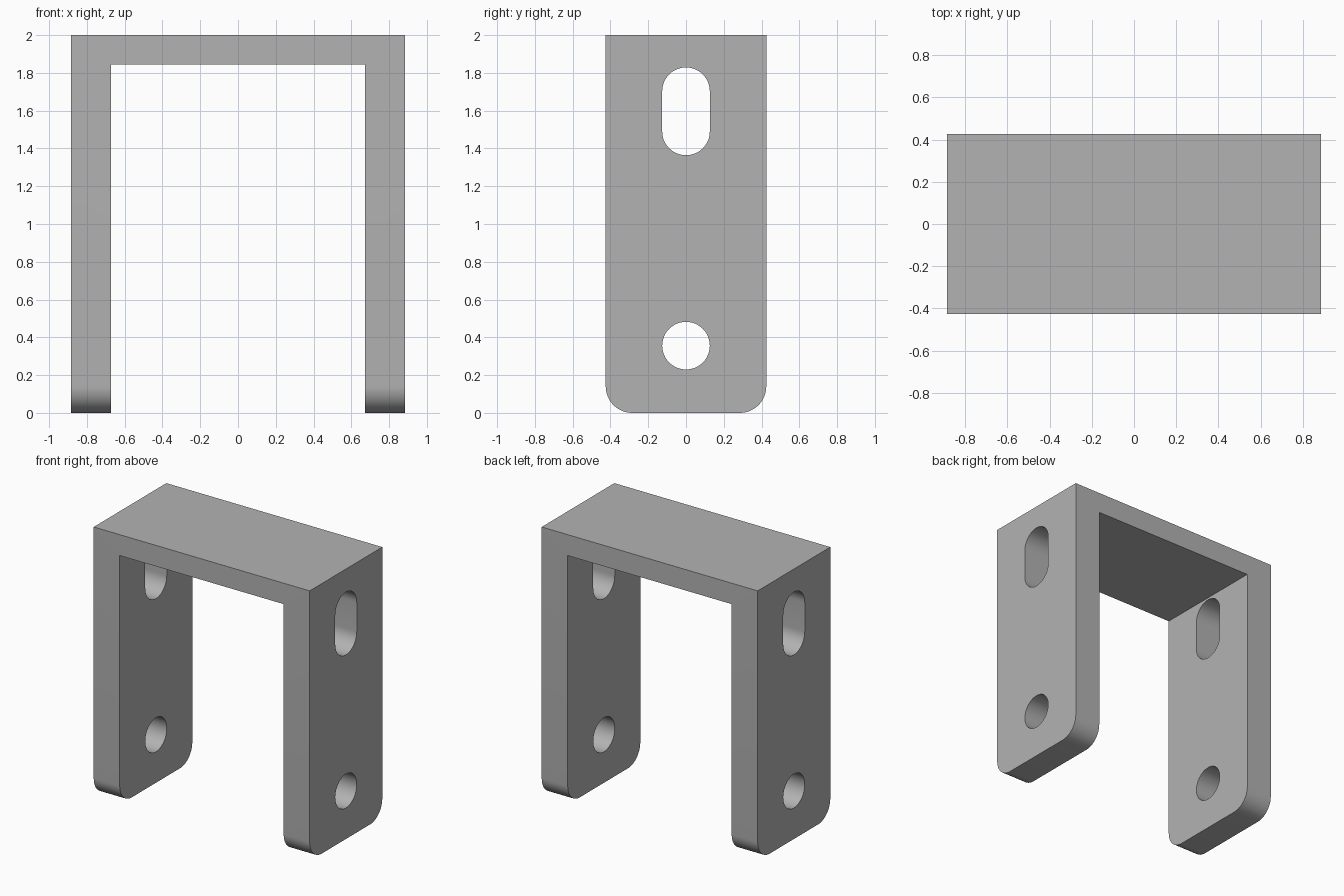
import bpy, bmesh, math

cube = bpy.data.objects.get("Cube")
if cube:
    bpy.data.objects.remove(cube, do_unlink=True)

HALF_X, INNER_X, HALF_Y = 0.885, 0.672, 0.425
TOP, UNDER = 2.0, 1.845
CORNER_R, HOLE_R = 0.14, 0.126

grey = bpy.data.materials.new("plain grey")
grey.use_nodes = True
colour = (0.45, 0.45, 0.45, 1)
grey.diffuse_color = colour
grey.node_tree.nodes["Principled BSDF"].inputs["Base Color"].default_value = colour


def extrude_outline(name, points, direction):
    """Closed outline pushed along a direction into a solid object."""
    bm = bmesh.new()
    face = bm.faces.new([bm.verts.new(p) for p in points])
    new = bmesh.ops.extrude_face_region(bm, geom=[face])["geom"]
    bmesh.ops.translate(bm, vec=direction,
                        verts=[v for v in new if isinstance(v, bmesh.types.BMVert)])
    bmesh.ops.recalc_face_normals(bm, faces=bm.faces)
    mesh = bpy.data.meshes.new(name)
    bm.to_mesh(mesh)
    bm.free()
    mesh.materials.append(grey)
    obj = bpy.data.objects.new(name, mesh)
    bpy.context.collection.objects.link(obj)
    return obj


def slot_cutter(name, low, high):
    """Rounded slot through both legs; equal centres give a round hole."""
    n = 24
    points = []
    for centre, start in ((high, 0), (low, math.pi)):
        for i in range(n + (low != high)):
            a = start + math.pi * i / n
            points.append((-1, HOLE_R * math.cos(a), centre + HOLE_R * math.sin(a)))
    obj = extrude_outline(name, points, (2, 0, 0))
    obj.hide_render = True
    return obj


# U-shaped bracket body
right_half = [(HALF_X, TOP), (HALF_X, 0), (INNER_X, 0), (INNER_X, UNDER)]
profile = right_half + [(-x, z) for x, z in reversed(right_half)]
bracket = extrude_outline("bracket", [(x, -HALF_Y, z) for x, z in profile],
                          (0, 2 * HALF_Y, 0))

# Rounded lower corners of the legs
bm = bmesh.new()
bm.from_mesh(bracket.data)
feet = [e for e in bm.edges
        if all(v.co.z < 0.01 for v in e.verts)
        and abs(e.verts[0].co.y - e.verts[1].co.y) < 0.01]
bmesh.ops.bevel(bm, geom=feet, offset=CORNER_R, segments=12, profile=0.5,
                affect='EDGES')
bm.to_mesh(bracket.data)
bm.free()

# Upper slots and lower round holes
bpy.context.view_layer.objects.active = bracket
for name, low, high in (("slot_cutter", 1.49, 1.703), ("hole_cutter", 0.356, 0.356)):
    cutter = slot_cutter(name, low, high)
    cut = bracket.modifiers.new(name, 'BOOLEAN')
    cut.operation = 'DIFFERENCE'
    cut.solver = 'EXACT'
    cut.object = cutter
    bpy.ops.object.modifier_apply(modifier=cut.name)
    bpy.data.objects.remove(cutter, do_unlink=True)

# Smooth rounds with crisp edges
bpy.ops.object.select_all(action='DESELECT')
bracket.select_set(True)
bpy.ops.object.shade_smooth_by_angle(angle=math.radians(30))
